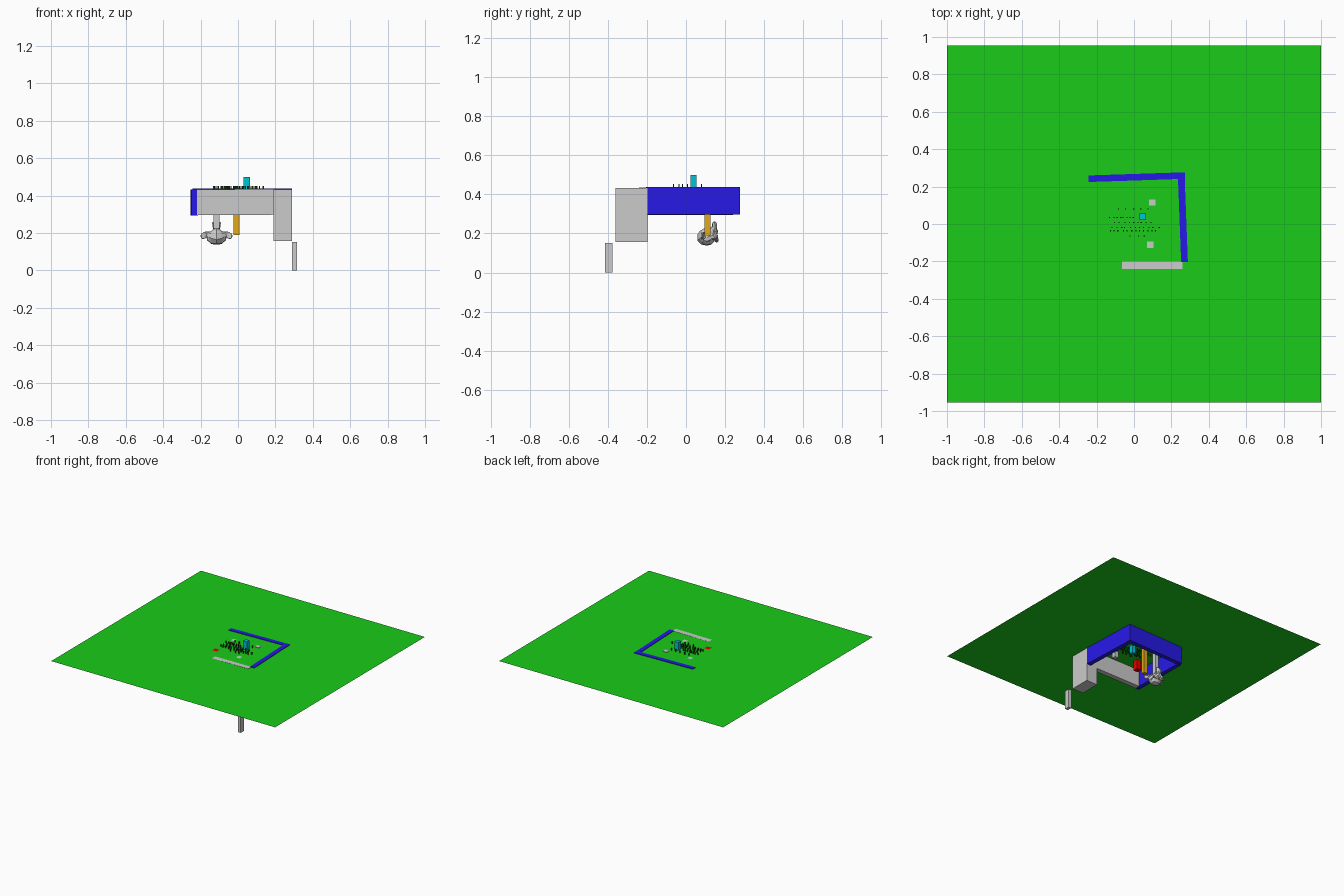
import bpy, math, random
from mathutils import Vector

if "Cube" in bpy.data.objects:
    bpy.data.objects.remove(bpy.data.objects["Cube"])

random.seed(4)
GROUND = 0.434


def paint(obj, col):
    if col:
        key = "mat_%d_%d_%d" % tuple(int(c * 255) for c in col)
        m = bpy.data.materials.get(key) or bpy.data.materials.new(key)
        m.diffuse_color = (*col, 1)
        m.use_nodes = True
        m.node_tree.nodes["Principled BSDF"].inputs["Base Color"].default_value = m.diffuse_color
        obj.data.materials.append(m)


def box(name, lo, hi, col=None, rot=(0, 0, 0)):
    lo, hi = Vector(lo), Vector(hi)
    bpy.ops.mesh.primitive_cube_add(size=1, location=(lo + hi) / 2, rotation=rot)
    o = bpy.context.object
    o.name = name
    o.scale = hi - lo
    paint(o, col)
    return o


def wall(name, a, b, width, z0, z1, col=None, pitch=0):
    # straight wall whose centre line runs from a to b
    dx, dy = b[0] - a[0], b[1] - a[1]
    bpy.ops.mesh.primitive_cube_add(
        size=1, location=((a[0] + b[0]) / 2, (a[1] + b[1]) / 2, (z0 + z1) / 2),
        rotation=(0, pitch, math.atan2(dy, dx)))
    o = bpy.context.object
    o.name = name
    o.scale = (math.hypot(dx, dy), width, z1 - z0)
    paint(o, col)


BLUE, GREEN = (0.02, 0.01, 0.8), (0.01, 0.6, 0.01)
TEAL, ORANGE = (0.0, 0.55, 0.65), (0.75, 0.4, 0.01)
RED, DARK = (0.8, 0.0, 0.0), (0.02, 0.05, 0.01)

# Thin lawn sheet
bpy.ops.mesh.primitive_plane_add(size=1, location=(0, 0, GROUND))
lawn = bpy.context.object
lawn.name = "lawn"
lawn.scale = (2, 1.91, 1)
paint(lawn, GREEN)

# Walls hanging below the lawn
wall("back_wall", (-0.243, 0.242), (0.272, 0.259), 0.035, 0.298, 0.4385, BLUE)
wall("right_wall", (0.252, 0.275), (0.27, -0.203), 0.036, 0.298, 0.4385, BLUE)
wall("left_wall", (-0.236, 0.24), (-0.232, -0.24), 0.034, 0.295, 0.432, BLUE)
wall("front_wall", (-0.22, -0.22), (0.26, -0.22), 0.04, 0.297, 0.4345, None, -0.006)

# Corner block and lower stick
box("corner_block", (0.19, -0.36, 0.157), (0.29, -0.197, 0.432))
box("lower_stick", (0.29, -0.415, 0.003), (0.315, -0.375, 0.155))
bpy.context.object.location.z -= 0.003

# Posts under the lawn
box("teal_post", (0.03, 0.022, 0.37), (0.063, 0.055, 0.5), TEAL)
box("orange_post", (-0.023, 0.095, 0.19), (0.007, 0.125, GROUND), ORANGE)
box("red_block", (-0.142, -0.127, 0.355), (-0.102, -0.087, GROUND), RED)
box("grey_cap", (0.08, 0.1, 0.405), (0.115, 0.132, 0.437))
box("grey_stub", (0.07, -0.127, 0.385), (0.104, -0.093, GROUND))
box("neck_post", (-0.131, 0.094, 0.225), (-0.1, 0.125, GROUND))

# Upside-down ornament at the foot of the neck post
bpy.ops.mesh.primitive_monkey_add(size=2, location=(-0.115, 0.112, 0.2),
                                  rotation=(math.pi, 0, 0))
head = bpy.context.object
head.name = "hanging_ornament"
head.scale = (0.063,) * 3

# Grass blades in loose rows
rows = [(0.08, -0.08, 0.08, 5), (0.035, -0.13, 0.0, 8), (0.008, -0.1, 0.09, 9),
        (-0.018, -0.12, 0.13, 11), (-0.036, -0.13, 0.12, 12), (-0.064, -0.02, 0.06, 3)]
for y, x0, x1, n in rows:
    for i in range(n):
        x = x0 + (x1 - x0) * i / (n - 1) + random.uniform(-0.006, 0.006)
        box("grass_blade", (x - 0.003, y - 0.003, GROUND - 0.02),
            (x + 0.003, y + 0.003, 0.453), DARK)
